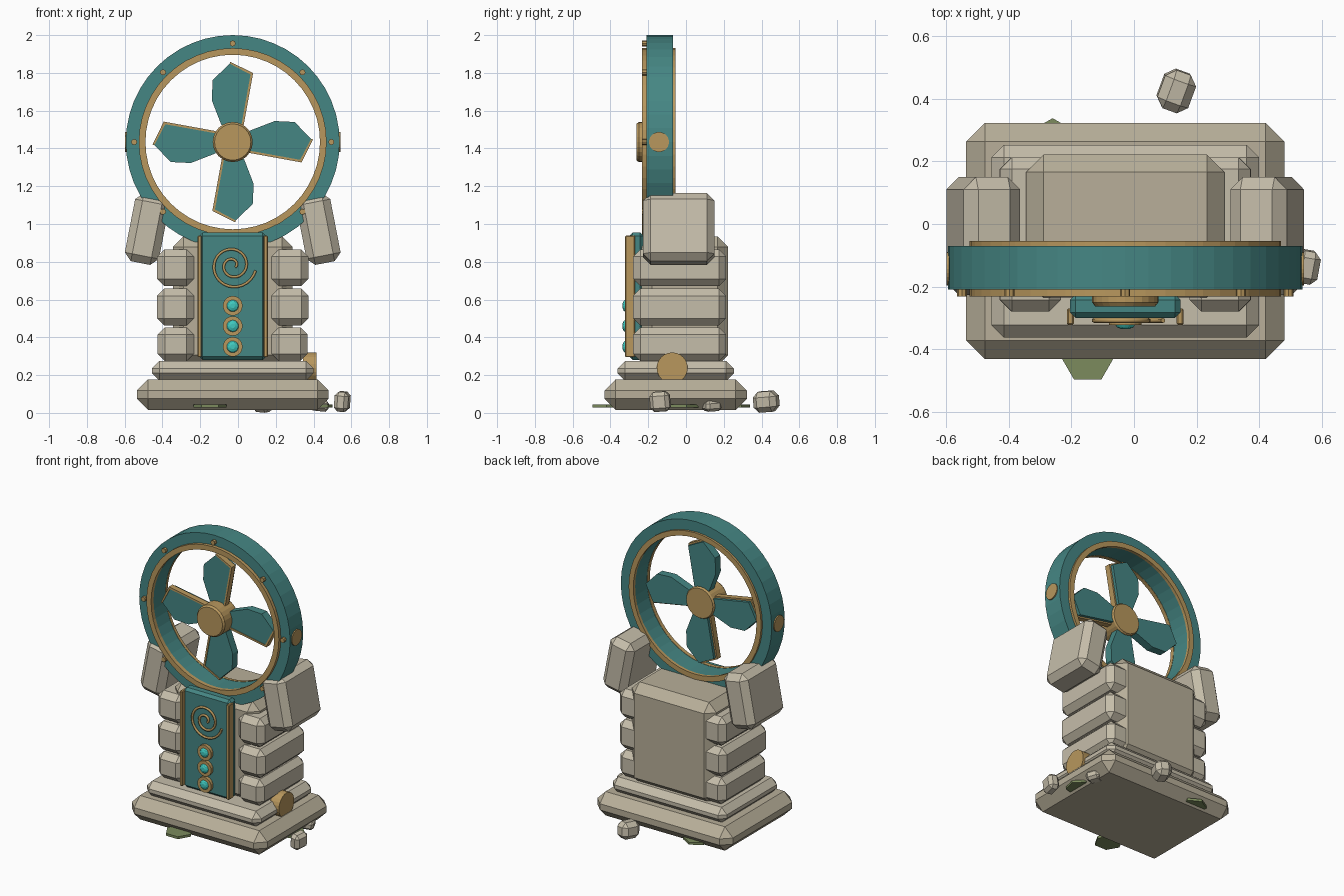
import bpy, bmesh
from math import sin, cos, pi, radians
from mathutils import Matrix, Vector

if "Cube" in bpy.data.objects:
    bpy.data.objects.remove(bpy.data.objects["Cube"])

CX = -0.028                      # symmetry axis of the monument
HUB = Vector((CX, 0, 1.434))     # wheel centre


def material(name, rgb):
    m = bpy.data.materials.new(name)
    m.diffuse_color = (*rgb, 1)
    m.use_nodes = True
    m.node_tree.nodes["Principled BSDF"].inputs["Base Color"].default_value = m.diffuse_color
    return m


STONE = material("stone", (0.56, 0.51, 0.40))
DARK = material("dark_stone", (0.48, 0.43, 0.32))
TEAL = material("teal", (0.06, 0.24, 0.23))
GOLD = material("gold", (0.48, 0.31, 0.11))
GEM = material("gem", (0.05, 0.58, 0.52))
LEAF = material("leaf", (0.20, 0.26, 0.11))


def finish(bm, name, mat):
    bmesh.ops.recalc_face_normals(bm, faces=bm.faces[:])
    me = bpy.data.meshes.new(name)
    bm.to_mesh(me)
    bm.free()
    me.materials.append(mat)
    ob = bpy.data.objects.new(name, me)
    bpy.context.collection.objects.link(ob)
    return ob


def box(name, lo, hi, mat, bevel=0.0, rot=(0, 0, 0)):
    """Chamfered box from min/max corners, rotated about its centre."""
    lo, hi = Vector(lo), Vector(hi)
    bm = bmesh.new()
    bmesh.ops.create_cube(bm, size=1, matrix=Matrix.Diagonal((*(hi - lo), 1)))
    if bevel:
        bmesh.ops.bevel(bm, geom=bm.edges[:], offset=bevel, segments=1,
                        profile=0.5, affect='EDGES')
    ob = finish(bm, name, mat)
    ob.location = (lo + hi) / 2
    ob.rotation_euler = [radians(a) for a in rot]
    return ob


def revolve(name, centre, profile, mat, n=48, closed=True):
    """Spin (radius, y) points about a y-axis through centre."""
    bm = bmesh.new()
    rows = [[bm.verts.new((centre[0] + r * cos(2 * pi * i / n), y,
                           centre[2] + r * sin(2 * pi * i / n)))
             for i in range(n)] for r, y in profile]
    k = len(rows)
    for a in range(k if closed else k - 1):
        p, q = rows[a], rows[(a + 1) % k]
        for i in range(n):
            j = (i + 1) % n
            bm.faces.new((p[i], p[j], q[j], q[i]))
    if not closed:
        bm.faces.new(rows[0])
        bm.faces.new(rows[-1])
    return finish(bm, name, mat)


def band(name, centre, r0, r1, y0, y1, mat, n=48):
    return revolve(name, centre, [(r0, y0), (r1, y0), (r1, y1), (r0, y1)], mat, n)


def disc_x(name, x0, x1, y, z, r, mat, n=24):
    """Cylinder lying along x."""
    bm = bmesh.new()
    bmesh.ops.create_cone(bm, cap_ends=True, segments=n, radius1=r, radius2=r,
                          depth=x1 - x0,
                          matrix=Matrix.Translation(((x0 + x1) / 2, y, z))
                          @ Matrix.Rotation(pi / 2, 4, 'Y'))
    return finish(bm, name, mat)


def plate(name, pts, y0, y1, angle, mat):
    """Extruded xz outline, turned about the hub."""
    bm = bmesh.new()
    f = bm.faces.new([bm.verts.new((x, y0, z)) for x, z in pts])
    ext = bmesh.ops.extrude_face_region(bm, geom=[f])
    bmesh.ops.translate(bm, vec=(0, y1 - y0, 0),
                        verts=[v for v in ext['geom'] if isinstance(v, bmesh.types.BMVert)])
    ob = finish(bm, name, mat)
    ob.location = HUB
    ob.rotation_euler = (0, angle, 0)
    return ob


# stone plinth and core
box("base_slab", (-0.536, -0.432, 0.016), (0.48, 0.323, 0.178), DARK, 0.06)
box("upper_slab", (-0.456, -0.362, 0.17), (0.40, 0.253, 0.275), STONE, 0.04)
box("core", (-0.345, -0.235, 0.25), (0.289, 0.222, 0.935), DARK, 0.056)

# stacked side blocks and leaning shoulder stones
for s, side in ((-1, "left"), (1, "right")):
    for i, (z0, z1, w) in enumerate(((0.275, 0.452, 0.397),
                                     (0.463, 0.658, 0.402),
                                     (0.672, 0.866, 0.400))):
        xs = sorted((CX + s * 0.206, CX + s * w))
        box(f"{side}_block_{i}", (xs[0], -0.28, z0), (xs[1], 0.213, z1), STONE, 0.038)
    x = CX + s * 0.4535
    box(f"{side}_shoulder", (x - 0.092, -0.227, 0.79), (x + 0.092, 0.15, 1.157),
        STONE, 0.04, (0, -11 * s, 0))
    disc_x(f"{side}_rim_cap", *sorted((CX + s * 0.53, CX + s * 0.571)),
           -0.143, 1.434, 0.053, GOLD)

# wheel rim with gold edging and studs
band("wheel_rim", HUB, 0.464, 0.566, -0.21, -0.07, TEAL)
band("front_edging", HUB, 0.462, 0.497, -0.232, -0.205, GOLD)
band("back_edging", HUB, 0.462, 0.497, -0.075, -0.055, GOLD)
for i in range(8):
    a = i * pi / 4
    c = HUB + Vector((0.522 * cos(a), 0, 0.522 * sin(a)))
    revolve(f"rim_stud_{i}", c, [(0.016, -0.20), (0.016, -0.232)], GOLD, 8, False)

# hub and four blades with a gold leading edge
revolve("hub", HUB, [(0.10, -0.105), (0.106, -0.115), (0.106, -0.25), (0.096, -0.263)],
        GOLD, 24, False)
BLADE = [(-0.106, 0.328), (-0.016, 0.415), (0.096, 0.358), (0.048, 0.09),
         (-0.06, 0.09), (-0.111, 0.222)]
TRIM = [(-0.016, 0.415), (-0.014, 0.425), (0.108, 0.365), (0.058, 0.09),
        (0.046, 0.09), (0.094, 0.357)]
for i in range(4):
    plate(f"blade_{i}", BLADE, -0.175, -0.12, i * pi / 2, TEAL)
    plate(f"blade_trim_{i}", TRIM, -0.18, -0.14, i * pi / 2, GOLD)

# front panel with side rods
box("front_panel", (CX - 0.177, -0.30, 0.28), (CX + 0.177, -0.225, 0.955), TEAL, 0.018)
for s in (-1, 1):
    x = CX + s * 0.175
    box("panel_rod", (x - 0.011, -0.322, 0.295), (x + 0.011, -0.27, 0.938), GOLD, 0.004)

# spiral ornament
cu = bpy.data.curves.new("spiral", 'CURVE')
cu.dimensions = '3D'
cu.bevel_depth = 0.008
cu.bevel_resolution = 1
cu.use_fill_caps = True
cu.materials.append(GOLD)
sp = cu.splines.new('POLY')
N = 56
sp.points.add(N)
for i, p in enumerate(sp.points):
    t = i / N
    a = radians(-12 - 740 * t)
    r = 0.124 - 0.108 * t
    p.co = (CX + r * cos(a), -0.308, 0.78 + r * sin(a), 1)
bpy.context.collection.objects.link(bpy.data.objects.new("spiral", cu))

# three gems in gold settings
for i, z in enumerate((0.35, 0.46, 0.567)):
    c = (CX, 0, z)
    band(f"gem_setting_{i}", c, 0.03, 0.052, -0.322, -0.295, GOLD, 20)
    revolve(f"gem_{i}", c, [(0.034, -0.295), (0.034, -0.318), (0.026, -0.33), (0.012, -0.336)],
            GEM, 16, False)

# knob on the right side
disc_x("side_knob", 0.345, 0.415, -0.073, 0.238, 0.082, GOLD)

# loose pebbles
for i, (x, y, z, sx, sy, sz, r) in enumerate(((0.552, -0.137, 0.06, 0.075, 0.105, 0.105, -10),
                                              (0.135, 0.425, 0.06, 0.105, 0.13, 0.11, -20),
                                              (0.43, 0.135, 0.04, 0.085, 0.09, 0.06, 25))):
    box(f"pebble_{i}", (x - sx / 2, y - sy / 2, z - sz / 2),
        (x + sx / 2, y + sy / 2, z + sz / 2), STONE, min(sx, sz) * 0.27, (4, 5, r))

# flat moss patches around the foot
for i, (x, y, turn) in enumerate(((-0.148, -0.42, 0), (-0.26, 0.25, 30), (0.415, -0.02, 15))):
    bm = bmesh.new()
    bmesh.ops.create_cone(bm, cap_ends=True, segments=6, radius1=0.088, radius2=0.088, depth=0.016,
                          matrix=Matrix.Translation((x, y, 0.036))
                          @ Matrix.Rotation(radians(turn + 30), 4, 'Z'))
    finish(bm, f"moss_{i}", LEAF)
